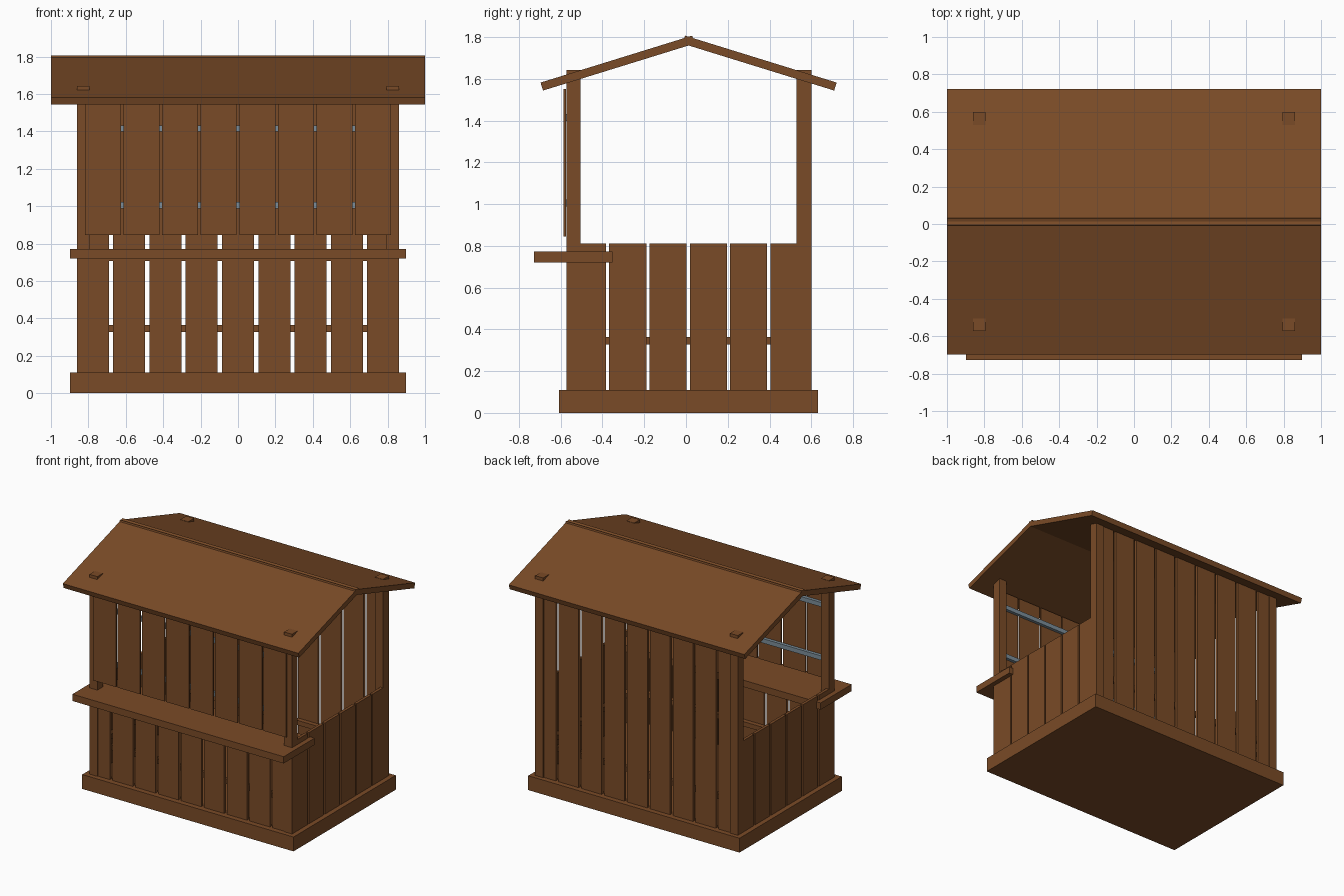
import bpy, bmesh, math
from mathutils import Matrix, Vector

if "Cube" in bpy.data.objects:
    bpy.data.objects.remove(bpy.data.objects["Cube"])


def material(name, rgb):
    m = bpy.data.materials.new(name)
    m.diffuse_color = (*rgb, 1)
    m.use_nodes = True
    m.node_tree.nodes["Principled BSDF"].inputs["Base Color"].default_value = m.diffuse_color
    return m


WOOD = material("brown wood", (0.195, 0.07, 0.02))
METAL = material("blue grey metal", (0.2, 0.27, 0.32))


def boxes(name, ranges, mat=WOOD):
    """One object from boxes given as (x0, x1, y0, y1, z0, z1)."""
    bm = bmesh.new()
    for x0, x1, y0, y1, z0, z1 in ranges:
        centre = Vector(((x0 + x1) / 2, (y0 + y1) / 2, (z0 + z1) / 2))
        size = Matrix.Diagonal((x1 - x0, y1 - y0, z1 - z0, 1))
        bmesh.ops.create_cube(bm, size=1, matrix=Matrix.Translation(centre) @ size)
    me = bpy.data.meshes.new(name)
    bm.to_mesh(me)
    bm.free()
    me.materials.append(mat)
    ob = bpy.data.objects.new(name, me)
    bpy.context.collection.objects.link(ob)
    return ob


def plank_spans(first, pitch, count, width, low, high):
    """Start and end of each plank in a row, trimmed to the posts."""
    for i in range(count):
        c = first + i * pitch
        yield max(c - width / 2, low), min(c + width / 2, high)


PX0, PX1 = 0.793, 0.86          # post inner and outer x
FRONT, BACK = (-0.573, -0.505), (0.53, 0.60)
BASE_TOP = 0.11

# Floor slab and corner posts
boxes("base", [(-0.897, 0.897, -0.608, 0.632, 0, BASE_TOP)])
for label, (y0, y1) in (("front", FRONT), ("back", BACK)):
    boxes(label + "_posts", [(-PX1, -PX0, y0, y1, BASE_TOP, 1.643),
                             (PX0, PX1, y0, y1, BASE_TOP, 1.643)])

# Front and back plank walls
spans = list(plank_spans(-0.776, 0.194, 9, 0.171, -PX0, PX0))
boxes("front_planks", [(a, b, -0.567, -0.545, BASE_TOP, 0.72) for a, b in spans])
boxes("back_planks", [(a, b, 0.57, 0.592, BASE_TOP, 1.585) for a, b in spans])

# Low side walls, flush with the posts
side_spans = list(plank_spans(-0.472, 0.193, 6, 0.178, FRONT[1], BACK[0]))
for label, s in (("left", -1), ("right", 1)):
    xs = sorted((s * 0.838, s * PX1))
    boxes(label + "_planks", [(*xs, a, b, BASE_TOP, 0.81) for a, b in side_spans])
    xs = sorted((s * 0.80, s * 0.838))
    boxes(label + "_rail", [(*xs, FRONT[1], BACK[0], 0.328, 0.364)])

# Horizontal rails behind the front and back planks
boxes("front_rail", [(-PX0, PX0, -0.545, -0.51, 0.328, 0.364)])
boxes("back_rail", [(-PX0, PX0, 0.535, 0.57, 0.328, 0.364)])
boxes("counter_support", [(-PX0, PX0, -0.57, -0.53, 0.706, 0.72)])

# Serving counter
boxes("counter", [(-0.897, 0.897, -0.727, -0.352, 0.72, 0.772)])

# Front shutter of planks on two metal bars
shutter = plank_spans(-0.7228, 0.2065, 8, 0.193, -0.825, 0.825)
boxes("shutter_planks", [(a, b, -0.586, -0.574, 0.845, 1.55) for a, b in shutter])
boxes("shutter_bars", [(-PX0, PX0, -0.574, -0.55, z - 0.017, z + 0.017)
                       for z in (1.005, 1.415)], METAL)

# Two roof slabs crossing at the ridge
LENGTH, TILT = 0.76, math.radians(17.2)
for label, s in (("front", 1), ("back", -1)):
    slab = boxes(label + "_roof", [(-1, 1, -LENGTH / 2, LENGTH / 2, -0.02, 0.02)])
    slab.location = (0, 0.0125 - s * 0.34, 1.675)
    slab.rotation_euler.x = s * TILT
